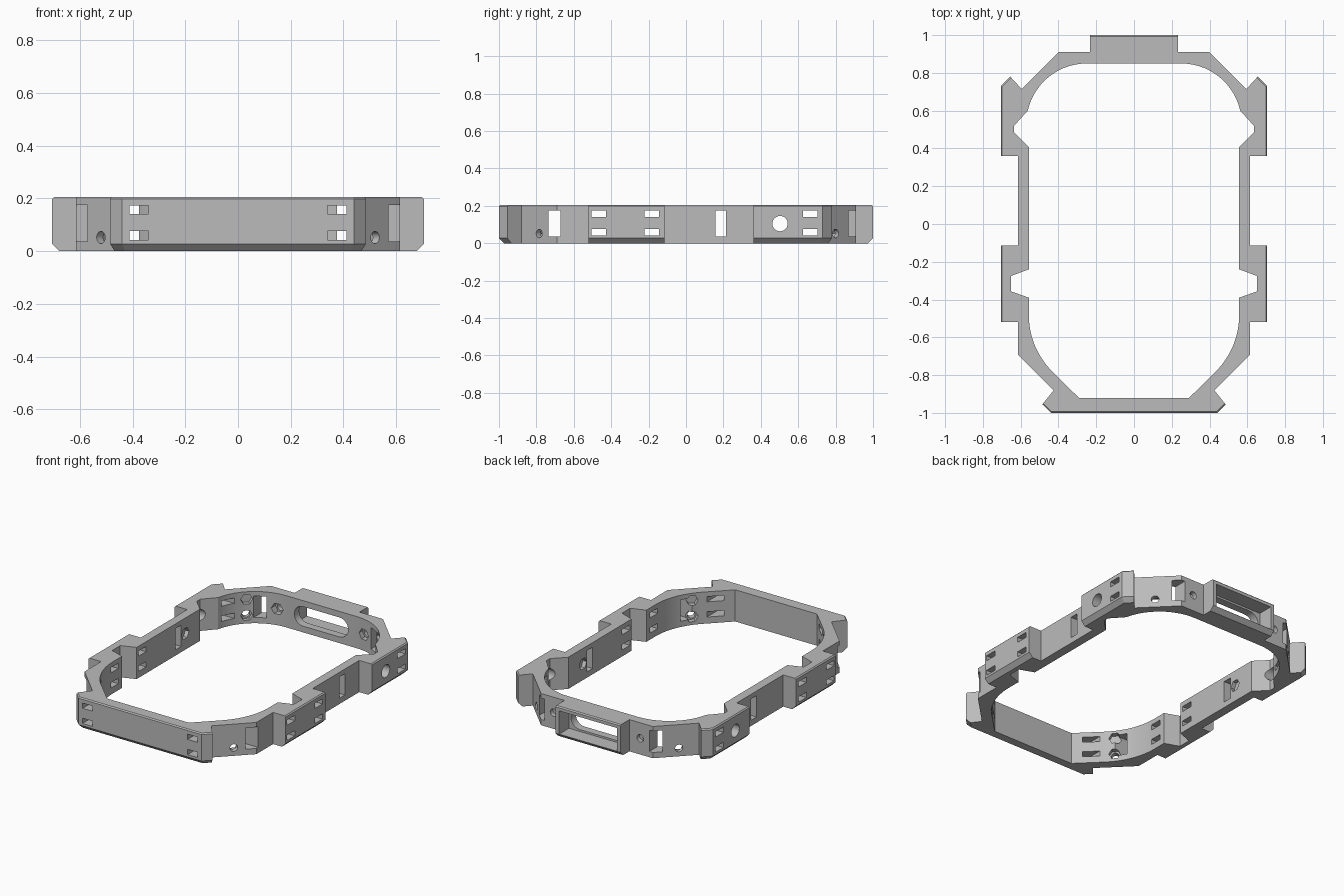
import bpy, bmesh
from math import sin, cos, pi, radians
from mathutils import Vector, Matrix

cube = bpy.data.objects.get("Cube")
if cube:
    bpy.data.objects.remove(cube, do_unlink=True)

H = 0.205
grey = bpy.data.materials.new("plain grey")
grey.use_nodes = True
grey.diffuse_color = (0.5, 0.5, 0.5, 1)
grey.node_tree.nodes["Principled BSDF"].inputs["Base Color"].default_value = (0.5, 0.5, 0.5, 1)


def make_object(bm, name):
    bmesh.ops.recalc_face_normals(bm, faces=bm.faces)
    mesh = bpy.data.meshes.new(name)
    bm.to_mesh(mesh)
    bm.free()
    mesh.materials.append(grey)
    obj = bpy.data.objects.new(name, mesh)
    bpy.context.collection.objects.link(obj)
    return obj


def prism(points, low, high, name, matrix=Matrix()):
    """Extrude a flat outline from low to high along local z."""
    bm = bmesh.new()
    face = bm.faces.new([bm.verts.new((x, y, low)) for x, y in points])
    top = bmesh.ops.extrude_face_region(bm, geom=[face])
    verts = [g for g in top["geom"] if isinstance(g, bmesh.types.BMVert)]
    bmesh.ops.translate(bm, verts=verts, vec=(0, 0, high - low))
    bm.transform(matrix)
    return make_object(bm, name)


def arc(cx, cy, r, start, end, steps=14):
    angles = [radians(start + (end - start) * i / steps) for i in range(steps + 1)]
    return [(cx + r * cos(a), cy + r * sin(a)) for a in angles]


# Half of the frame outline, slightly past the centre line
outline = [(-0.1, -1), (0.44, -1), (0.485, -0.955), (0.425, -0.88), (0.615, -0.69),
           (0.615, -0.52), (0.705, -0.52), (0.705, -0.115), (0.615, -0.115),
           (0.615, 0.36), (0.705, 0.36), (0.705, 0.73), (0.655, 0.78),
           (0.595, 0.715), (0.4, 0.91), (0.232, 0.91), (0.232, 1), (-0.1, 1)]
frame = prism(outline, 0, H, "frame")


def carve(cutter):
    cutter.hide_render = True
    mod = frame.modifiers.new("cut", "BOOLEAN")
    mod.operation = "DIFFERENCE"
    mod.solver = "EXACT"
    mod.object = cutter
    bpy.context.view_layer.objects.active = frame
    bpy.ops.object.modifier_apply(modifier=mod.name)
    bpy.data.objects.remove(cutter, do_unlink=True)


def cut_box(x0, x1, y0, y1, z0, z1):
    carve(prism([(x0, y0), (x1, y0), (x1, y1), (x0, y1)], z0, z1, "box_cutter"))


def drill(point, direction, radius, start, end, sides=24):
    """Bore along a direction, from start to end measured from the point."""
    turn = Vector(direction).to_track_quat("Z", "Y").to_matrix().to_4x4()
    circle = arc(0, 0, radius, 0, 360 - 360 / sides, sides - 1)
    carve(prism(circle, start, end, "drill_cutter", Matrix.Translation(point) @ turn))


def bevel_side(angle, distance):
    """Shave the bottom and top edge of the outer faces on one side."""
    d, c, t = distance, 0.027, 0.007
    axes = Matrix(((1, 0, 0), (0, 0, -1), (0, 1, 0))).to_4x4()
    matrix = Matrix.Rotation(radians(angle), 4, "Z") @ axes
    for z, s, w in ((0, 1, c), (H, -1, t)):
        tri = [(d - 2 * w, z - s * w), (d + w, z - s * w), (d + w, z + 2 * s * w)]
        carve(prism(tri, -1.5, 1.5, "bevel_cutter", matrix))


# Inner opening with rounded corners and nut notches
opening = [(-0.2, -0.92), (0.292, -0.92)]
opening += arc(0.13, -0.48, 0.427, -45, 0)
opening += [(0.557, -0.39), (0.65, -0.357), (0.65, -0.275), (0.557, -0.24),
            (0.557, 0.407), (0.635, 0.485), (0.635, 0.52)]
opening += arc(0.25, 0.53, 0.32, 12.6, 90)
opening += [(-0.2, 0.85)]
carve(prism(opening, -0.1, H + 0.1, "opening_cutter"))

# Bevelled outer faces
bevel_side(0, 0.705)
bevel_side(-90, 1)
bevel_side(90, 1)
bevel_side(-45, 1.018)
bevel_side(45, 1.0147)

# Vertical screw holes
for x, y in ((0.645, 0.675), (0.645, -0.175), (0.645, -0.455), (0.372, -0.932)):
    drill((x, y, 0), (0, 0, 1), 0.024, -0.1, H + 0.1)

# Paired strap slots
for z in (0.042, 0.14):
    for y in (-0.505, -0.222, 0.625):
        cut_box(0.4, 0.9, y, y + 0.078, z, z + 0.034)
    cut_box(0.34, 0.412, -1.1, -0.75, z, z + 0.034)

# Tall windows
cut_box(0.4, 0.8, -0.735, -0.672, 0.037, 0.175)
cut_box(0.4, 0.8, 0.158, 0.215, 0.037, 0.175)
cut_box(0.375, 0.44, 0.7, 1.1, 0.037, 0.175)

# Paired holes with wider seats on the inside
for z in (0.052, 0.157):
    drill((0, 0, z), (1, 0, 0), 0.025, 0.4, 0.8)
    drill((0, 0, z), (1, 0, 0), 0.04, 0.4, 0.585)
    for point, direction, seat in (((0.52, -0.785, z), (1, -1, 0), -0.035),
                                   ((0.51, 0.8, z), (1, 1, 0), -0.028)):
        drill(point, direction, 0.023, -0.2, 0.1)
        drill(point, direction, 0.036, -0.2, seat, 6)

# Single holes with hexagonal seats
mid = 0.105
for point, direction, wall in (((0, -0.612, mid), (1, 0, 0), 0.583),
                               ((0, 0.257, mid), (1, 0, 0), 0.583),
                               ((0.31, 0, mid), (0, 1, 0), 0.88)):
    drill(point, direction, 0.024, wall - 0.2, wall + 0.2)
    drill(point, direction, 0.038, wall - 0.2, wall, 6)
drill((0, 0.503, mid), (1, 0, 0), 0.041, 0.4, 0.9)

# Rear socket: square recess outside, rounded window inside
cut_box(-0.2, 0.207, 0.9, 1.1, 0.028, 0.178)
window = [(-0.2, 0.04)] + arc(0.13, 0.103, 0.063, -90, 90) + [(-0.2, 0.166)]
axes = Matrix(((1, 0, 0), (0, 0, 1), (0, 1, 0))).to_4x4()
carve(prism(window, 0.7, 0.95, "window_cutter", axes))

# Trim at the centre line and mirror
bm = bmesh.new()
bm.from_mesh(frame.data)
bmesh.ops.bisect_plane(bm, geom=bm.verts[:] + bm.edges[:] + bm.faces[:],
                       plane_co=(0, 0, 0), plane_no=(1, 0, 0), clear_inner=True)
bm.to_mesh(frame.data)
bm.free()
mirror = frame.modifiers.new("mirror", "MIRROR")
mirror.use_clip = True
bpy.ops.object.select_all(action="DESELECT")
frame.select_set(True)
bpy.context.view_layer.objects.active = frame
bpy.ops.object.modifier_apply(modifier=mirror.name)
bpy.ops.object.shade_smooth_by_angle(angle=radians(25))
